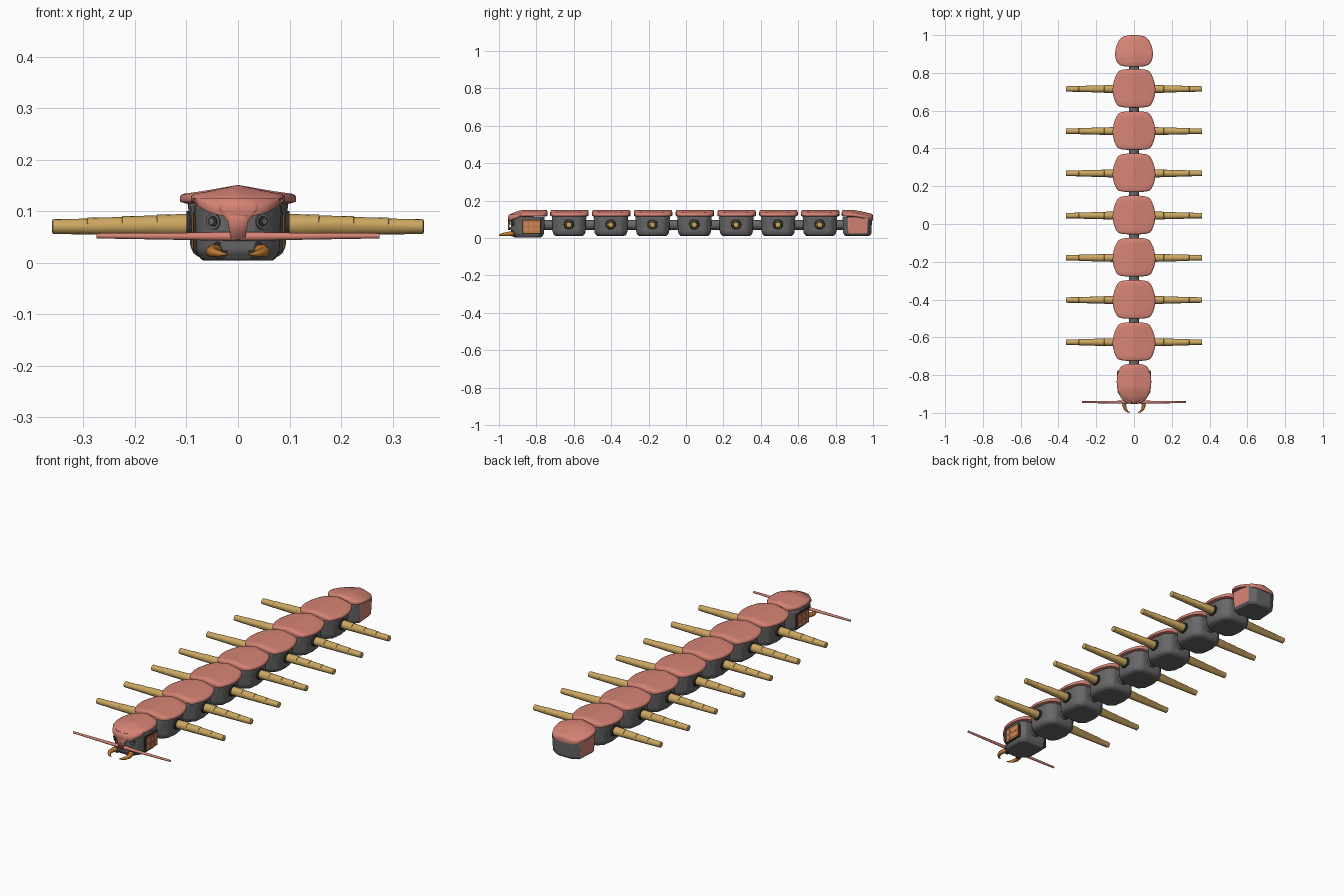
import bpy, bmesh, math
from mathutils import Vector

cube = bpy.data.objects.get("Cube")
if cube:
    bpy.data.objects.remove(cube, do_unlink=True)


def material(name, rgb):
    m = bpy.data.materials.new(name)
    m.use_nodes = True
    m.diffuse_color = (*rgb, 1)
    m.node_tree.nodes["Principled BSDF"].inputs["Base Color"].default_value = (*rgb, 1)
    return m


CORAL = material("coral", (0.68, 0.23, 0.18))
GREY = material("steel grey", (0.14, 0.135, 0.135))
DARK = material("dark grey", (0.03, 0.03, 0.03))
GOLD = material("gold", (0.6, 0.39, 0.12))
ORANGE = material("orange", (0.52, 0.2, 0.03))


def finish(name, bm, *mats, angle=35):
    bmesh.ops.recalc_face_normals(bm, faces=bm.faces)
    mesh = bpy.data.meshes.new(name)
    bm.to_mesh(mesh)
    bm.free()
    for m in mats:
        mesh.materials.append(m)
    mesh.shade_smooth()
    mesh.set_sharp_from_angle(angle=math.radians(angle))
    ob = bpy.data.objects.new(name, mesh)
    bpy.context.collection.objects.link(ob)
    return ob


def skin(name, rings, *mats, angle=35):
    """Bridge closed rings of equal length and cap both ends."""
    bm = bmesh.new()
    loops = [[bm.verts.new(p) for p in ring] for ring in rings]
    n = len(loops[0])
    for a, b in zip(loops, loops[1:]):
        for i in range(n):
            j = (i + 1) % n
            bm.faces.new((a[i], a[j], b[j], b[i]))
    bm.faces.new(loops[0])
    bm.faces.new(loops[-1])
    return finish(name, bm, *mats, angle=angle)


def tube(name, stations, mat, sides=16):
    """Round rod through (point, radius) stations."""
    pts = [Vector(p) for p, r in stations]
    rings = []
    for i, (p, r) in enumerate(stations):
        d = (pts[min(i + 1, len(pts) - 1)] - pts[max(i - 1, 0)]).normalized()
        u = d.cross(Vector((0, 0, 1))).normalized()
        v = d.cross(u)
        rings.append([pts[i] + r * (math.cos(t) * u + math.sin(t) * v)
                      for t in (math.tau * k / sides for k in range(sides))])
    return skin(name, rings, mat)


def mirrored(half):
    return half + [(-x, y) for x, y in reversed(half)]


def smooth_outline(half, steps=4):
    """Closed Catmull-Rom curve through a mirrored half outline."""
    p = [Vector(q) for q in mirrored(half)]
    n, out = len(p), []
    for i in range(n):
        a, b, c, d = p[i - 1], p[i], p[(i + 1) % n], p[(i + 2) % n]
        for k in range(steps):
            t = k / steps
            out.append(0.5 * (2 * b + (c - a) * t + (2 * a - 5 * b + 4 * c - d) * t**2
                              + (3 * b - a - 3 * c + d) * t**3))
    return out


def shell(name, half, cy, drop=lambda y: 0):
    """Ridged armour plate with a rounded rim."""
    outline = smooth_outline(half)
    width = max(q.x for q in outline)
    rings = []
    for s, base, lift in ((0.9, 0.115, 0), (0.99, 0.118, 0), (1, 0.122, 0), (1, 0.127, 0.5),
                          (0.98, 0.131, 0.9), (0.92, 0.133, 1), (0.7, 0.133, 1),
                          (0.45, 0.133, 1), (0.2, 0.133, 1), (0.03, 0.133, 1)):
        ring = []
        for q in outline:
            x, y = q.x * s, q.y * s
            ridge = 0.018 * (1 - min(1, abs(x) / width)) ** 1.2
            ring.append((x, cy + y, base + lift * ridge - drop(y)))
        rings.append(ring)
    return skin(name, rings, CORAL, angle=50)


def body(name, half, cy, levels, *mats, bevel=0.01):
    """Faceted hull: an outline scaled at each height."""
    rings = [[(x * s, cy + y * s, z) for x, y in mirrored(half)] for z, s in levels]
    ob = skin(name, rings, *mats, angle=30)
    if bevel:
        mod = ob.modifiers.new("soft edges", "BEVEL")
        mod.width, mod.segments, mod.limit_method = bevel, 2, "ANGLE"
    return ob


def box(name, center, size, mat):
    bm = bmesh.new()
    bmesh.ops.create_cube(bm, size=1)
    for v in bm.verts:
        v.co = Vector(center) + Vector(a * b for a, b in zip(v.co, size))
    return finish(name, bm, mat)


# Seven body segments, each with a plate, a hull and a pair of stepped legs
SEG_SHELL = [(0.065, -0.096), (0.1, -0.065), (0.113, 0), (0.096, 0.07), (0.06, 0.102)]
SEG_BODY = [(0.06, -0.094), (0.092, -0.06), (0.1, 0), (0.09, 0.065), (0.06, 0.096)]
for i in range(7):
    y = 0.715 - i * 0.2235
    shell(f"segment_shell_{i + 1}", SEG_SHELL, y)
    body(f"segment_body_{i + 1}", SEG_BODY, y,
         [(0.01, 0.8), (0.028, 0.93), (0.09, 0.95), (0.12, 0.98)], GREY)
    for side, s in (("left", 1), ("right", -1)):
        tube(f"{side}_leg_socket_{i + 1}",
             [((s * 0.08, y, 0.073), 0.029), ((s * 0.1, y, 0.073), 0.027)], DARK)
        leg = []
        for k in range(4):
            x0 = 0.09 + k * 0.0675
            z = 0.073 - k * 0.001
            leg += [((s * x0, y, z), 0.0215 - k * 0.002),
                    ((s * (x0 + 0.0665), y, z), 0.0202 - k * 0.002)]
        leg.append(((s * 0.361, y, 0.07), 0.011))
        tube(f"{side}_leg_{i + 1}", leg, GOLD)

# Spine rod joining the segments
tube("spine", [((0, -0.8, 0.07), 0.027), ((0, 0.88, 0.07), 0.027)], GREY)

# Tail with coral side panels
TAIL_Y = 0.915
shell("tail_shell", [(0.05, -0.08), (0.088, -0.06), (0.1, -0.015), (0.088, 0.04), (0.05, 0.08)],
      TAIL_Y, lambda y: 0.022 * max(0, (y + 0.03) / 0.11) ** 1.3)
tail = body("tail_body", [(0.06, -0.078), (0.09, -0.05), (0.082, 0.058), (0.045, 0.08)],
            TAIL_Y, [(0.012, 0.84), (0.024, 0.95), (0.112, 1)], GREY, CORAL, bevel=0.004)
for f in tail.data.polygons:
    if abs(f.normal.x) > 0.9 and f.center.z > 0.04:
        f.material_index = 1

# Head
HEAD_Y = -0.845
shell("head_shell", [(0.035, -0.102), (0.074, -0.067), (0.091, -0.005), (0.084, 0.06), (0.05, 0.1)],
      HEAD_Y, lambda y: 0.028 * max(0, (-y - 0.02) / 0.085) ** 1.5)
body("head_body", [(0.035, -0.094), (0.066, -0.066), (0.084, -0.035), (0.086, 0.065), (0.06, 0.09)],
     HEAD_Y, [(0.004, 0.82), (0.022, 0.95), (0.112, 1)], GREY, bevel=0.005)

# Face mask wrapped round the front of the head
columns = [(0, 0.044, -0.949), (0.014, 0.048, -0.948), (0.02, 0.08, -0.947),
           (0.035, 0.1, -0.944), (0.067, 0.108, -0.915), (0.085, 0.118, -0.885)]
columns = [(-x, z, y) for x, z, y in reversed(columns[1:])] + columns
bm = bmesh.new()
strip = [(bm.verts.new((x, y, z)), bm.verts.new((x, y + 0.004, 0.124))) for x, z, y in columns]
for (a, b), (c, d) in zip(strip, strip[1:]):
    bm.faces.new((a, c, d, b))
mask = finish("face_mask", bm, CORAL)
mod = mask.modifiers.new("thickness", "SOLIDIFY")
mod.thickness, mod.offset = 0.008, 0

# Antenna bar across the nose
tube("antennae", [((-0.275, -0.943, 0.052), 0.005), ((-0.1, -0.943, 0.051), 0.007),
                  ((0, -0.943, 0.051), 0.009), ((0.1, -0.943, 0.051), 0.007),
                  ((0.275, -0.943, 0.052), 0.005)], CORAL)

for side, s in (("left", 1), ("right", -1)):
    # Ringed eyes
    out = Vector((s * 0.5, -0.86, 0))
    at = Vector((s * 0.045, -0.925, 0.08))
    for part, r, depth, mat in (("rim", 0.016, 0.008, GREY), ("ring", 0.011, 0.01, DARK),
                                ("pupil", 0.006, 0.012, GREY)):
        tube(f"{side}_eye_{part}", [(at - out * 0.01, r), (at + out * depth, r * 0.95)], mat)

    # Mouth opening and curved mandible
    tube(f"{side}_mouth_opening", [((s * 0.036, -0.9, 0.024), 0.017),
                                   ((s * 0.036, -0.934, 0.024), 0.017)], DARK)
    tube(f"{side}_mandible", [((s * 0.035, -0.915, 0.024), 0.012), ((s * 0.048, -0.94, 0.023), 0.012),
                              ((s * 0.052, -0.96, 0.021), 0.0105), ((s * 0.046, -0.98, 0.019), 0.008),
                              ((s * 0.034, -0.993, 0.017), 0.005), ((s * 0.02, -0.999, 0.016), 0.001)],
         ORANGE)

    # Side vent: dark frame, orange panel, coral tiles
    box(f"{side}_vent_frame", (s * 0.083, -0.826, 0.06), (0.008, 0.1, 0.076), DARK)
    box(f"{side}_vent_panel", (s * 0.085, -0.826, 0.06), (0.008, 0.09, 0.066), ORANGE)
    for r in range(2):
        for c in range(3):
            box(f"{side}_vent_tile_{r}{c}", (s * 0.087, -0.854 + c * 0.028, 0.045 + r * 0.03),
                (0.007, 0.019, 0.02), CORAL)
